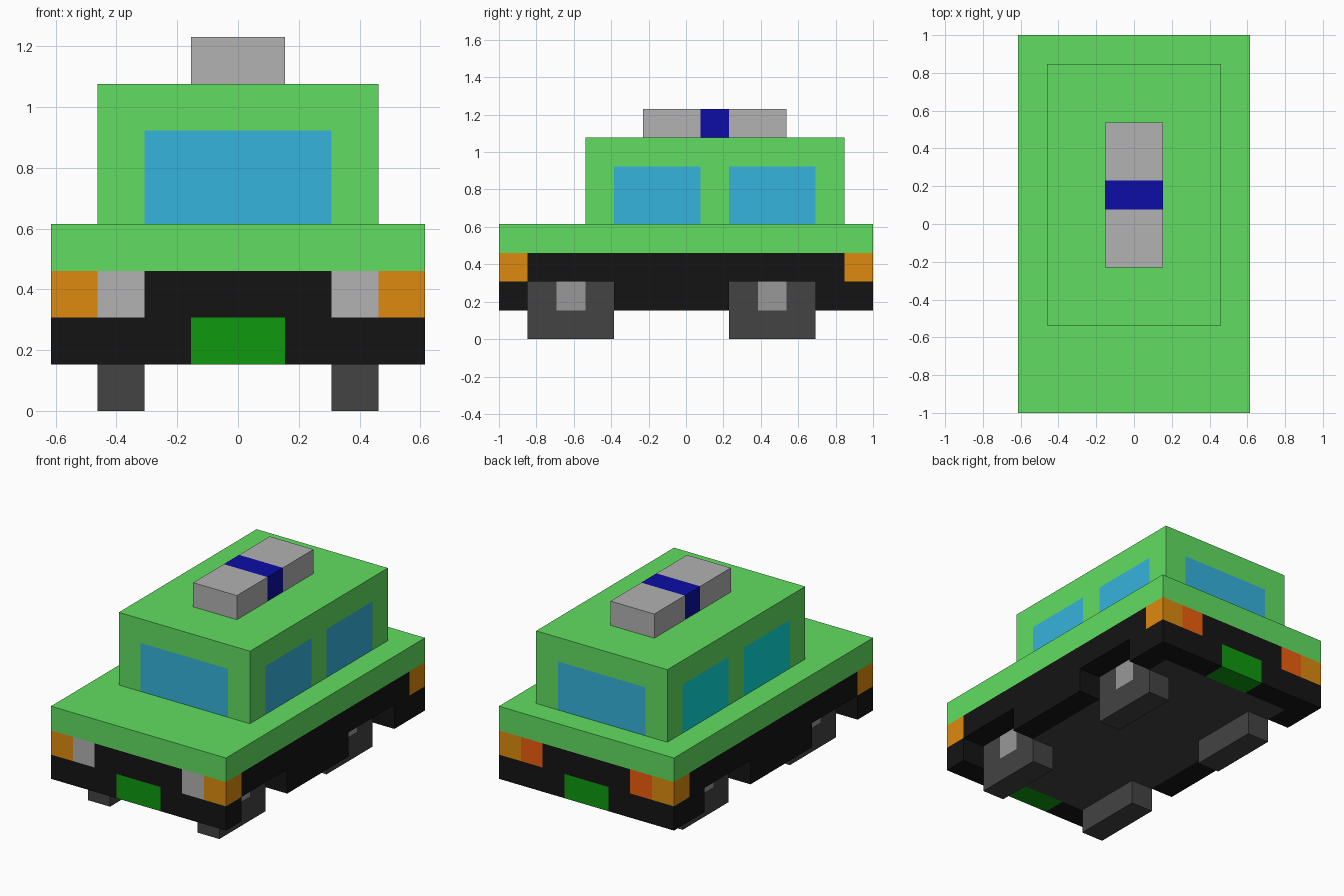
import bpy, bmesh

if "Cube" in bpy.data.objects:
    bpy.data.objects.remove(bpy.data.objects["Cube"])

U = 2 / 13          # size of one block
cells = {}          # (x, y, z) block -> part name


def box(part, x, y, z, mirror=False):
    """Fill a box of blocks; later parts replace earlier ones."""
    for a, b in ([x, (-x[1], -x[0])] if mirror else [x]):
        for i in range(a, b):
            for j in range(*y):
                for k in range(*z):
                    cells[i, j, k] = part


# Blocks: x -4..4, y 0 (front)..13 (back), z 0..8
# Lower body, underside and open wheel wells
box("lower_body", (-4, 4), (0, 13), (1, 3))
box("chassis", (-3, 3), (1, 12), (1, 2))
for y in (1, 8):
    for side in ((3, 4), (-4, -3)):
        for j in range(y, y + 3):
            del cells[side[0], j, 1]
    # Wheels with hubs
    box("wheels", (2, 3), (y, y + 3), (0, 2), True)
    box("wheel_hubs", (2, 3), (y + 1, y + 2), (1, 2), True)

# Lamps and plates at both ends
for y in ((0, 1), (12, 13)):
    box("indicators", (3, 4), y, (2, 3), True)
    box("headlights" if y[0] == 0 else "tail_lights", (2, 3), y, (2, 3), True)
    box("plates", (-1, 1), y, (1, 2))

# Body deck and cabin
box("body_deck", (-4, 4), (0, 13), (3, 4))
box("cabin", (-3, 3), (3, 12), (4, 7))

# Windows
for y in (3, 11):
    box("windows", (-2, 2), (y, y + 1), (4, 6))
for y in (4, 8):
    box("windows", (2, 3), (y, y + 3), (4, 6))
    box("left_windows", (-3, -2), (y, y + 3), (4, 6))

# Roof bar with coloured middle
box("roof_bar", (-1, 1), (5, 10), (7, 8))
box("roof_bar_stripe", (-1, 1), (7, 8), (7, 8))

COLOURS = {
    "lower_body": (20, 20, 20), "chassis": (67, 67, 67), "wheels": (67, 67, 67),
    "wheel_hubs": (153, 153, 153), "indicators": (221, 138, 14),
    "headlights": (178, 178, 178), "tail_lights": (238, 94, 14),
    "plates": (14, 153, 14), "body_deck": (97, 222, 97), "cabin": (97, 222, 97),
    "windows": (53, 179, 221), "left_windows": (14, 221, 221),
    "roof_bar": (178, 178, 178), "roof_bar_stripe": (13, 13, 166),
}


def linear(c):
    c /= 255
    return c / 12.92 if c <= 0.04045 else ((c + 0.055) / 1.055) ** 2.4


def build(part, rgb):
    """Make the part's outer skin from its exposed block faces."""
    bm = bmesh.new()
    verts = {}
    for cell in [c for c, p in cells.items() if p == part]:
        for axis in range(3):
            for step in (0, 1):
                near = list(cell)
                near[axis] += 2 * step - 1
                if tuple(near) in cells:
                    continue
                ring = []
                for s, t in ((0, 0), (1, 0), (1, 1), (0, 1)):
                    p = list(cell)
                    p[axis] += step
                    p[(axis + 1) % 3] += s
                    p[(axis + 2) % 3] += t
                    key = tuple(p)
                    if key not in verts:
                        verts[key] = bm.verts.new((p[0] * U, p[1] * U - 1, p[2] * U))
                    ring.append(verts[key])
                bm.faces.new(ring if step else ring[::-1])
    mesh = bpy.data.meshes.new(part)
    bm.to_mesh(mesh)
    bm.free()
    mat = bpy.data.materials.new(part + "_colour")
    mat.diffuse_color = (*[linear(c) for c in rgb], 1)
    mat.use_nodes = True
    mat.node_tree.nodes["Principled BSDF"].inputs["Base Color"].default_value = mat.diffuse_color
    mesh.materials.append(mat)
    bpy.context.collection.objects.link(bpy.data.objects.new(part, mesh))


for part, rgb in COLOURS.items():
    build(part, rgb)
